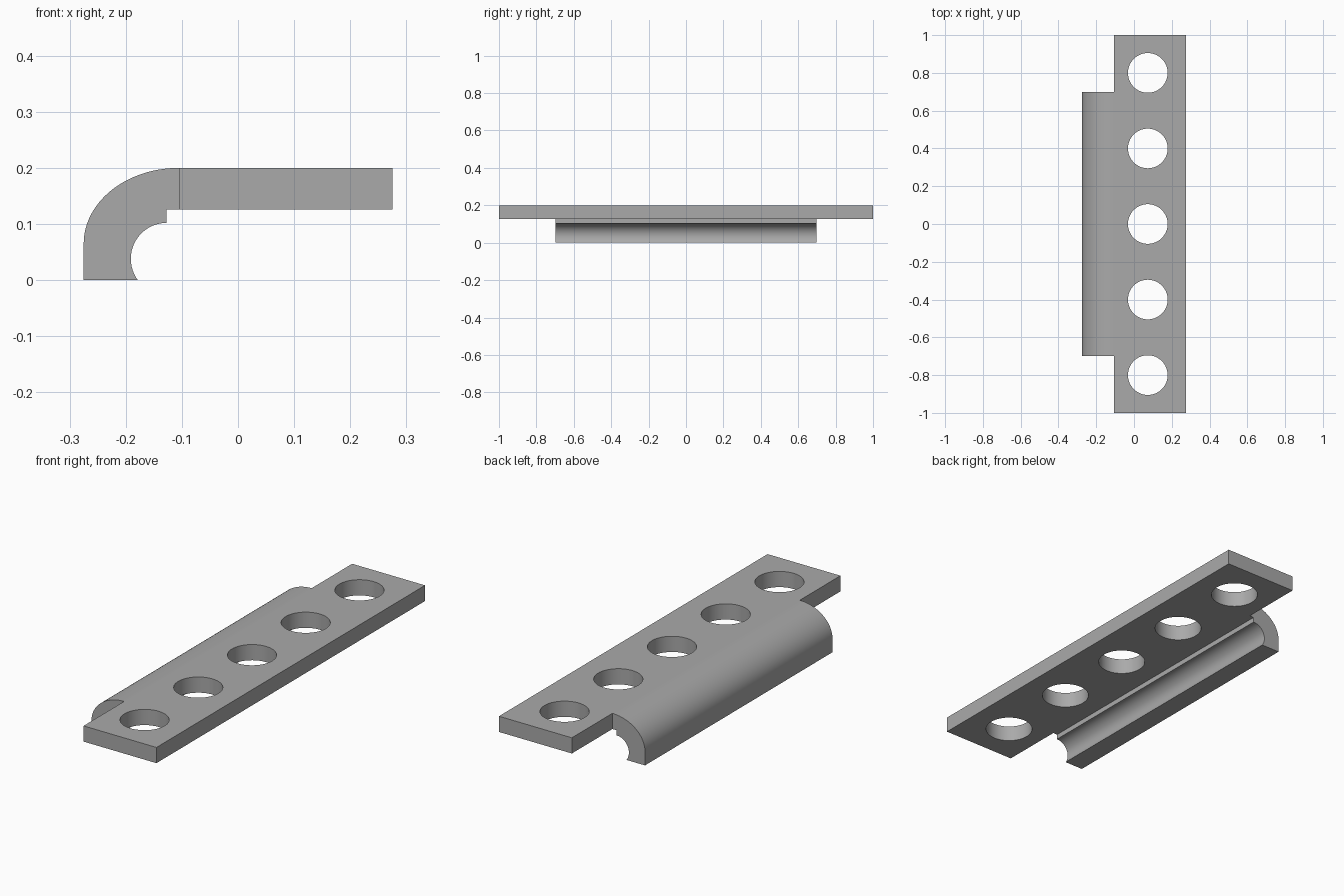
import bpy, bmesh
from math import sin, cos, pi, radians, asin

if "Cube" in bpy.data.objects:
    bpy.data.objects.remove(bpy.data.objects["Cube"], do_unlink=True)

grey = bpy.data.materials.new("plain grey")
grey.use_nodes = True
grey.diffuse_color = (0.4, 0.4, 0.4, 1)
grey.node_tree.nodes["Principled BSDF"].inputs["Base Color"].default_value = grey.diffuse_color


def add_object(name, bm):
    bmesh.ops.recalc_face_normals(bm, faces=bm.faces)
    mesh = bpy.data.meshes.new(name)
    bm.to_mesh(mesh)
    bm.free()
    mesh.materials.append(grey)
    obj = bpy.data.objects.new(name, mesh)
    bpy.context.collection.objects.link(obj)
    return obj


def extrude_profile(name, points, offset):
    bm = bmesh.new()
    face = bm.faces.new([bm.verts.new(p) for p in points])
    side = bmesh.ops.extrude_face_region(bm, geom=[face])
    verts = [v for v in side["geom"] if isinstance(v, bmesh.types.BMVert)]
    bmesh.ops.translate(bm, verts=verts, vec=offset)
    return add_object(name, bm)


def arc(cx, cz, rx, rz, start, end, steps):
    angles = [start + (end - start) * i / steps for i in range(steps + 1)]
    return [(cx + rx * cos(a), cz + rz * sin(a)) for a in angles]


def smooth(obj):
    bpy.ops.object.select_all(action="DESELECT")
    obj.select_set(True)
    bpy.context.view_layer.objects.active = obj
    bpy.ops.object.shade_smooth_by_angle(angle=radians(30))


# Flat plate
left, right, bottom, top = -0.105, 0.275, 0.126, 0.2
outline = [(left, -1, bottom), (right, -1, bottom), (right, 1, bottom), (left, 1, bottom)]
plate = extrude_profile("plate", outline, (0, 0, top - bottom))

# Row of round holes through the plate
bm = bmesh.new()
for i in range(-2, 3):
    ring = bmesh.ops.create_cone(bm, cap_ends=True, segments=64, radius1=0.105, radius2=0.105, depth=0.4)
    bmesh.ops.translate(bm, verts=ring["verts"], vec=(0.073, 0.4 * i, 0.16))
cutter = add_object("hole_cutter", bm)
cut = plate.modifiers.new("holes", "BOOLEAN")
cut.operation = "DIFFERENCE"
cut.solver = "EXACT"
cut.object = cutter
bpy.context.view_layer.objects.active = plate
bpy.ops.object.modifier_apply(modifier=cut.name)
bpy.data.objects.remove(cutter, do_unlink=True)
smooth(plate)

# Curved lip with a rounded groove inside
radius, groove_z, step_x = 0.064, 0.038, -0.127
profile = [(-0.275, 0)]
profile += arc(left, 0.065, 0.17, 0.135, pi, pi / 2, 28)
profile += [(left, bottom), (step_x, bottom)]
profile += arc(step_x, groove_z, radius, radius, pi / 2, pi + asin(groove_z / radius), 28)
lip = extrude_profile("curved_lip", [(x, -0.698, z) for x, z in profile], (0, 1.396, 0))
smooth(lip)
